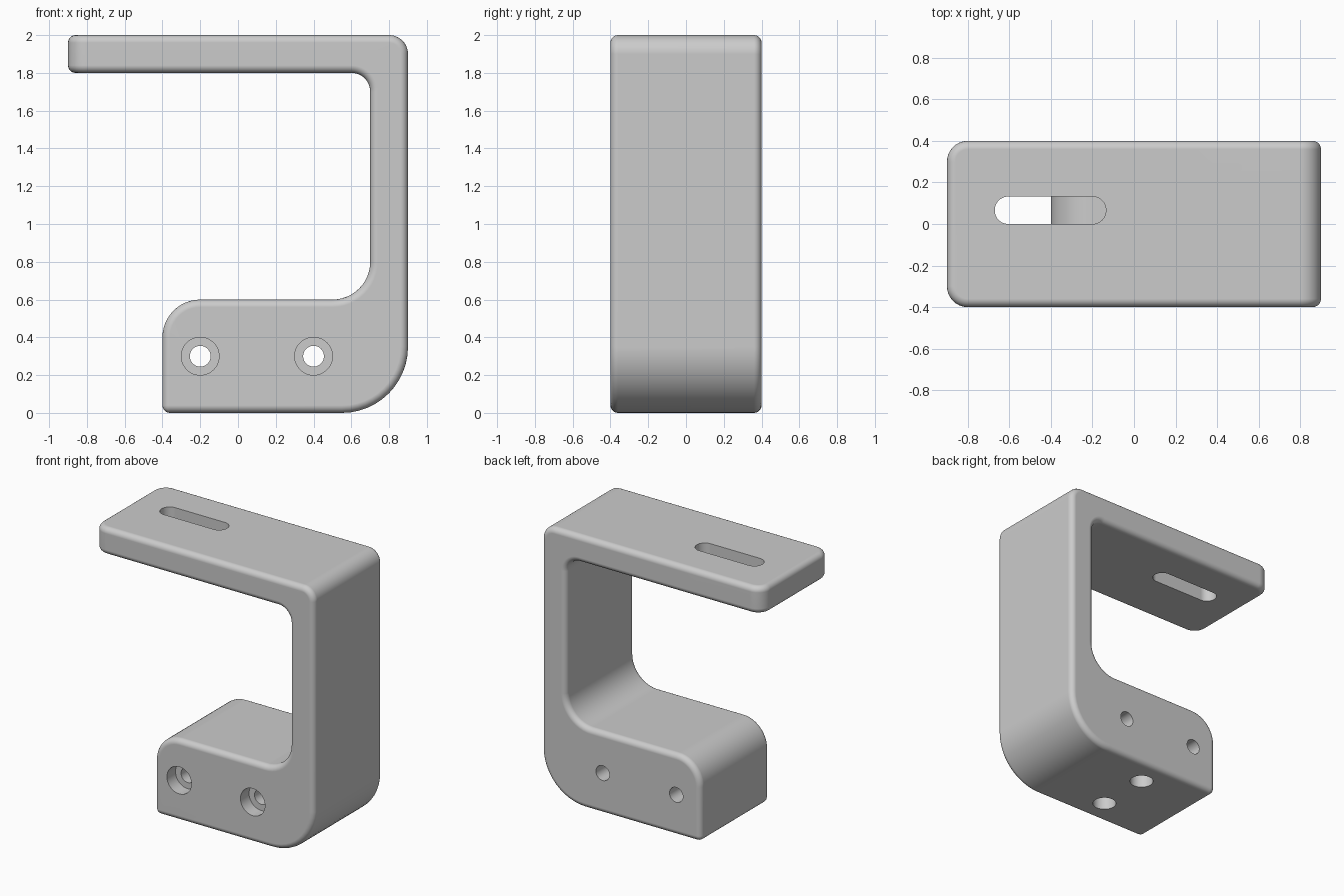
import bpy, bmesh
from math import pi, radians, sin, cos
from mathutils import Vector, Matrix

if "Cube" in bpy.data.objects:
    bpy.data.objects.remove(bpy.data.objects["Cube"])


def rounded(corners, steps=12):
    """Turn right-angled (a, b, radius) corners into a filleted outline."""
    pts = []
    for i, (a, b, r) in enumerate(corners):
        p = Vector((a, b))
        if r == 0:
            pts.append(p)
            continue
        u = (Vector(corners[i - 1][:2]) - p).normalized()
        v = (Vector(corners[(i + 1) % len(corners)][:2]) - p).normalized()
        centre = p + (u + v) * r
        for k in range(steps + 1):
            t = pi / 2 * k / steps
            pts.append(centre - v * (r * cos(t)) - u * (r * sin(t)))
    return pts


def prism(points, offset):
    """Closed bmesh solid between an outline and its copy moved by offset."""
    bm = bmesh.new()
    near = [bm.verts.new(p) for p in points]
    far = [bm.verts.new(Vector(p) + Vector(offset)) for p in points]
    bm.faces.new(near)
    bm.faces.new(far[::-1])
    for i in range(len(near)):
        bm.faces.new((near[i], near[i - 1], far[i - 1], far[i]))
    bmesh.ops.recalc_face_normals(bm, faces=bm.faces)
    bm.normal_update()
    return bm


def to_object(bm, name):
    mesh = bpy.data.meshes.new(name)
    bm.to_mesh(mesh)
    bm.free()
    ob = bpy.data.objects.new(name, mesh)
    bpy.context.collection.objects.link(ob)
    return ob


def cylinder(name, r, depth, centre, axis):
    bm = bmesh.new()
    rot = Matrix.Rotation(pi / 2, 4, 'X') if axis == 'Y' else Matrix.Identity(4)
    bmesh.ops.create_cone(bm, cap_ends=True, segments=48, radius1=r, radius2=r,
                          depth=depth, matrix=Matrix.Translation(centre) @ rot)
    return to_object(bm, name)


# Bracket body: C-shaped side profile extruded through the depth
profile = rounded([(-0.9, 2, 0), (0.9, 2, 0.1), (0.9, 0, 0.35), (-0.4, 0, 0),
                   (-0.4, 0.6, 0.2), (0.7, 0.6, 0.2), (0.7, 1.8, 0.1), (-0.9, 1.8, 0)])
bm = prism([(p.x, -0.4, p.y) for p in profile], (0, 0.8, 0))

# Rounded plan corners on the free end of the top plate
ends = [e for e in bm.edges if all(v.co.x < -0.89 for v in e.verts)
        and abs(e.verts[0].co.z - e.verts[1].co.z) > 0.1]
bmesh.ops.bevel(bm, geom=ends, offset=0.1, offset_type='OFFSET', segments=8,
                profile=0.5, affect='EDGES')
bm.normal_update()

# Small round-over on every remaining sharp edge
sharp = [e for e in bm.edges if e.calc_face_angle(0) > radians(30)]
bmesh.ops.bevel(bm, geom=sharp, offset=0.04, offset_type='OFFSET', segments=5,
                profile=0.5, affect='EDGES')
body = to_object(bm, "bracket")

# Cutters: counterbored screw holes, blind holes underneath, slot in the plate
cutters = []
for x in (-0.2, 0.4):
    cutters.append(cylinder("screw_hole_cutter", 0.055, 1.2, (x, 0, 0.3), 'Y'))
    cutters.append(cylinder("counterbore_cutter", 0.1, 0.2, (x, -0.4, 0.3), 'Y'))
for y in (-0.2, 0.2):
    cutters.append(cylinder("base_hole_cutter", 0.08, 0.6, (0.1, y, 0), 'Z'))
slot = rounded([(-0.67, 0, 0.065), (-0.135, 0, 0.065), (-0.135, 0.132, 0.065), (-0.67, 0.132, 0.065)])
cutters.append(to_object(prism([(p.x, p.y, 1.7) for p in slot], (0, 0, 0.4)), "slot_cutter"))

bpy.context.view_layer.objects.active = body
body.select_set(True)
for c in cutters:
    c.hide_render = True
    mod = body.modifiers.new("cut", 'BOOLEAN')
    mod.operation, mod.solver, mod.object = 'DIFFERENCE', 'EXACT', c
    bpy.ops.object.modifier_apply(modifier=mod.name)
    bpy.data.objects.remove(c)

# Smooth curves, crisp hole edges
bpy.ops.object.shade_smooth_by_angle(angle=radians(30))
body.modifiers.new("normals", 'WEIGHTED_NORMAL').keep_sharp = True
